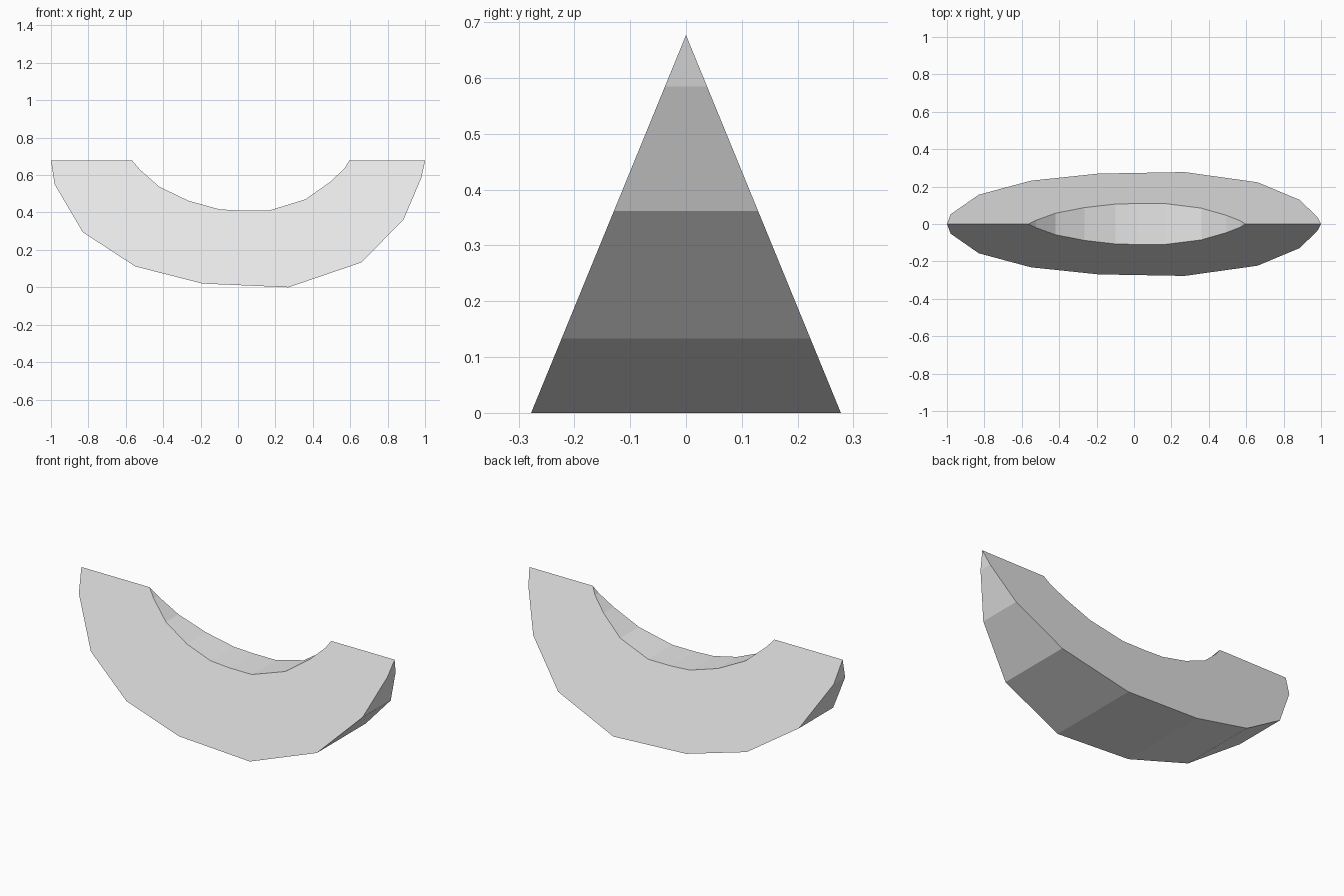
import bpy
import bmesh

cube = bpy.data.objects.get("Cube")
if cube:
    bpy.data.objects.remove(cube, do_unlink=True)

APEX = 0.677     # height of the sharp ridge where both cut sides meet
SLOPE = 0.41     # half thickness gained per unit below the ridge

# Curved outlines of the slice in x, z, left to right
outer = [(-1, APEX), (-.98, .55), (-.83, .295), (-.55, .112), (-.19, .02),
         (.27, 0), (.66, .133), (.885, .362), (.98, .585), (1, APEX)]
inner = [(-.565, APEX), (-.525, .63), (-.42, .537), (-.265, .463), (-.1, .417),
         (.02, .41), (.165, .41), (.36, .47), (.495, .565), (.57, .637), (.595, APEX)]

# Grey flesh and rind
grey = bpy.data.materials.new("light grey")
grey.use_nodes = True
colour = (0.8, 0.8, 0.8, 1)
grey.diffuse_color = colour
grey.node_tree.nodes["Principled BSDF"].inputs["Base Color"].default_value = colour

bm = bmesh.new()


def side_pair(x, z):
    """Front and back vertex of one outline point, shared on the ridge."""
    half = (APEX - z) * SLOPE
    front = bm.verts.new((x, -half, z))
    back = bm.verts.new((x, half, z)) if half > 0 else front
    return front, back


outline = [side_pair(x, z) for x, z in outer + inner[::-1]]

# Flat cut sides
bm.faces.new([p[0] for p in outline])
bm.faces.new([p[1] for p in reversed(outline)])

# Outer rind and inner hollow strips
for a, b in zip(outline, outline[1:]):
    corners = list(dict.fromkeys((b[0], a[0], a[1], b[1])))
    if len(corners) > 2:
        bm.faces.new(corners)

bmesh.ops.recalc_face_normals(bm, faces=bm.faces)
mesh = bpy.data.meshes.new("melon_slice")
bm.to_mesh(mesh)
bm.free()
mesh.materials.append(grey)
bpy.context.collection.objects.link(bpy.data.objects.new("melon_slice", mesh))
